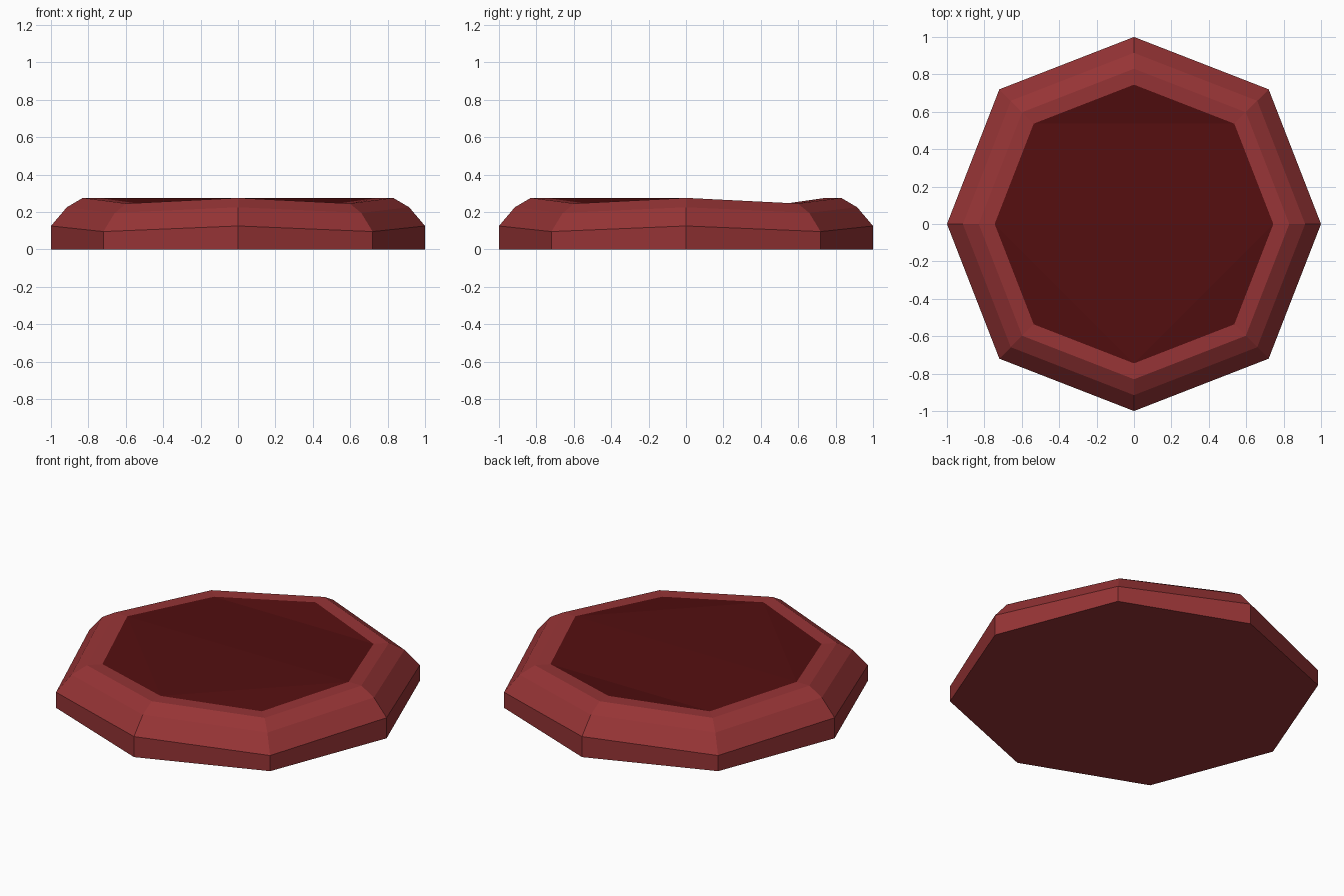
import bpy, math

if "Cube" in bpy.data.objects:
    bpy.data.objects.remove(bpy.data.objects["Cube"])


def material(name, rgb):
    m = bpy.data.materials.new(name)
    m.diffuse_color = (*rgb, 1.0)
    m.use_nodes = True
    m.node_tree.nodes["Principled BSDF"].inputs["Base Color"].default_value = m.diffuse_color
    return m


def ring(r, z, drop=0.03):
    """Eight points: axis corners at radius r, diagonal corners slightly lower."""
    pts = []
    for i in range(8):
        a = math.pi / 4 * i
        diagonal = i % 2
        rad = r * 0.72 * math.sqrt(2) if diagonal else r
        pts.append((rad * math.cos(a), rad * math.sin(a), z - drop * diagonal))
    return pts


def make_object(name, verts, faces, mat):
    me = bpy.data.meshes.new(name)
    me.from_pydata(verts, [], faces)
    me.materials.append(mat)
    me.update()
    ob = bpy.data.objects.new(name, me)
    bpy.context.collection.objects.link(ob)
    return ob


rim_red = material("rim red", (0.305, 0.034, 0.036))
dark_red = material("dark red", (0.088, 0.0045, 0.005))

# Body: stacked octagonal rings with a flat base, open at the top
profile = [(1.0, 0.0, 0.0), (1.0, 0.125, 0.03), (0.915, 0.225, 0.03),
           (0.83, 0.275, 0.03), (0.745, 0.275, 0.03)]
verts = [p for r, z, d in profile for p in ring(r, z, d)]
faces = [tuple(range(7, -1, -1))]
for k in range(len(profile) - 1):
    for i in range(8):
        j = (i + 1) % 8
        faces.append((k * 8 + i, k * 8 + j, k * 8 + 8 + j, k * 8 + 8 + i))
make_object("pad_body", verts, faces, rim_red)

# Dark top: gently folded octagon that fills the opening
folds = [(1, 2, 3), (0, 1, 3), (0, 3, 4), (0, 4, 6), (4, 5, 6), (6, 7, 0)]
make_object("top_panel", ring(0.745, 0.275), folds, dark_red)
